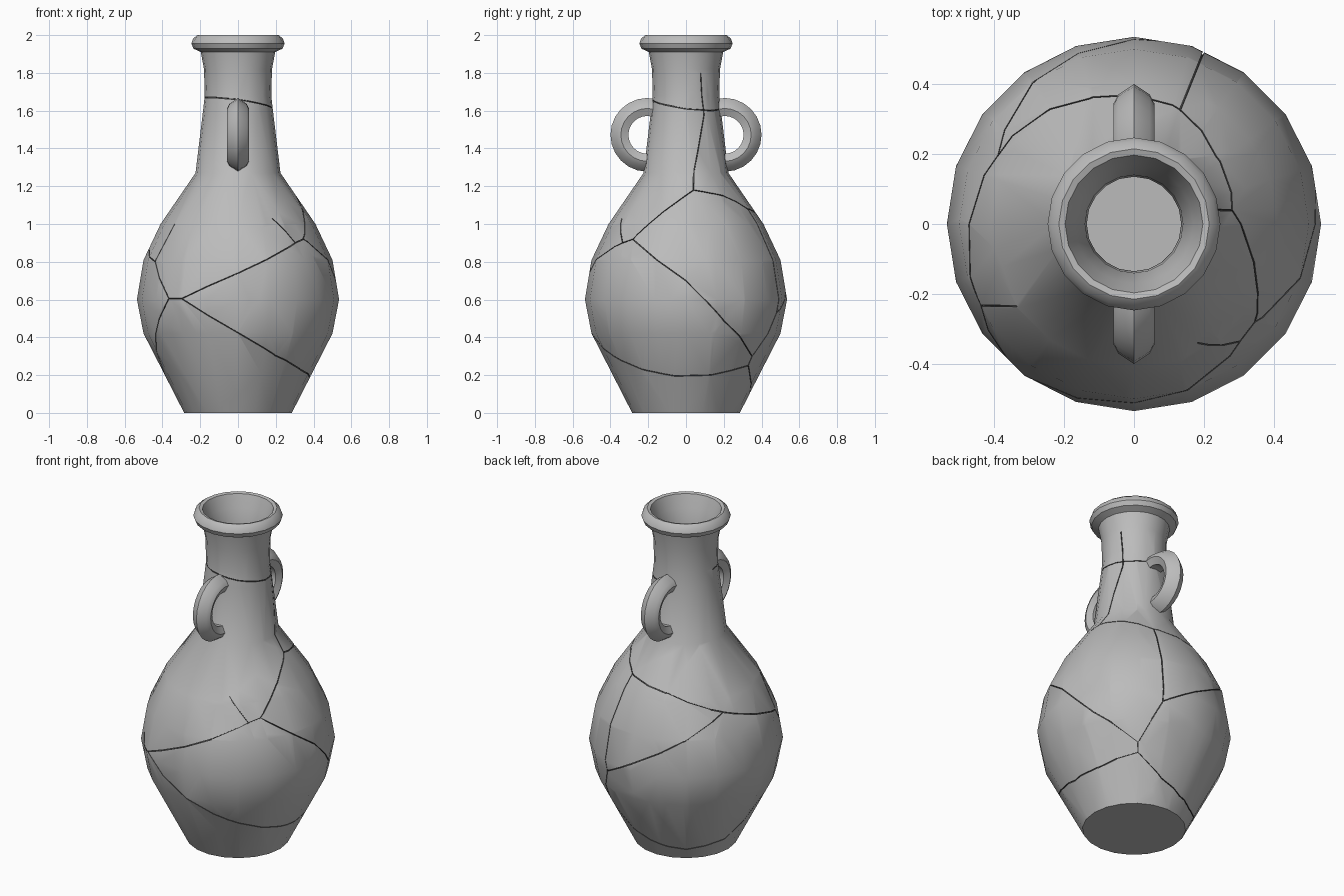
import bpy, bmesh, math
from mathutils import Vector

if "Cube" in bpy.data.objects:
    bpy.data.objects.remove(bpy.data.objects["Cube"])

SIDES = 20


def material(name, value):
    m = bpy.data.materials.new(name)
    m.diffuse_color = (value, value, value, 1)
    m.use_nodes = True
    m.node_tree.nodes["Principled BSDF"].inputs["Base Color"].default_value = m.diffuse_color
    return m


clay = material("grey clay", 0.5)
crack_dark = material("dark crack", 0.06)

# Outer wall from foot to lip (radius, height), then the hollow inside
OUTER = [(.285, 0), (.5, .42), (.535, .6), (.5, .81), (.41, 1.0), (.225, 1.27),
         (.185, 1.6), (.176, 1.68), (.18, 1.82), (.197, 1.91), (.235, 1.928),
         (.247, 1.955), (.237, 1.983), (.215, 2.0)]
INNER = [(.197, 1.995), (.17, 1.92), (.14, 1.82), (.135, 1.62), (.18, 1.27),
         (.36, 1.0), (.45, .81), (.485, .6), (.45, .42), (.26, .05)]


def radius_at(z):
    for (r0, z0), (r1, z1) in zip(OUTER, OUTER[1:]):
        if z0 <= z <= z1:
            return r0 + (r1 - r0) * (z - z0) / (z1 - z0)
    return OUTER[-1][0]


def on_wall(angle, z):
    a, r = math.radians(angle), radius_at(z)
    return Vector((r * math.cos(a), r * math.sin(a), z))


def lathe(bm, profile):
    rings = [[bm.verts.new((r * math.cos(2 * math.pi * i / SIDES),
                            r * math.sin(2 * math.pi * i / SIDES), z))
              for i in range(SIDES)] for r, z in profile]
    for a, b in zip(rings, rings[1:]):
        for i in range(SIDES):
            j = (i + 1) % SIDES
            bm.faces.new((a[i], a[j], b[j], b[i]))
    bm.faces.new(rings[0][::-1])
    bm.faces.new(rings[-1])


def cut(bm, faces, point, normal):
    geom = set(faces)
    for f in faces:
        geom.update(f.edges)
        geom.update(f.verts)
    bmesh.ops.bisect_plane(bm, geom=list(geom), dist=1e-5, plane_co=point, plane_no=normal)


def crack(bm, p, q, w=0.0022):
    """Cut a narrow strip along the outer wall from p to q."""
    mid = (p + q) / 2
    u = (q - p).normalized()
    n = (p - q).cross(Vector((0, 0, mid.z)) - p).normalized()
    length = (q - p).length

    def near():
        bm.normal_update()
        found = []
        for f in bm.faces:
            c = f.calc_center_median()
            flat = Vector((c.x, c.y, 0))
            if f.normal.dot(flat) <= 0 or flat.dot(mid) <= 0 or abs(f.normal.z) > .99:
                continue
            t = [(v.co - p).dot(u) for v in f.verts]
            d = [(v.co - p).dot(n) for v in f.verts]
            if (max(t) > 1e-4 and min(t) < length - 1e-4
                    and max(d) > -w + 1e-5 and min(d) < w - 1e-5):
                found.append(f)
        return found

    cut(bm, near(), p, u)
    cut(bm, near(), q, u)
    cut(bm, near(), p + n * w, n)
    cut(bm, near(), p - n * w, n)
    for f in near():
        if all(abs((v.co - p).dot(n)) < w + 1e-4 for v in f.verts):
            f.material_index = 1


def finish(bm, name, mats, angle):
    me = bpy.data.meshes.new(name)
    bm.normal_update()
    bm.to_mesh(me)
    bm.free()
    ob = bpy.data.objects.new(name, me)
    bpy.context.collection.objects.link(ob)
    for m in mats:
        me.materials.append(m)
    bpy.ops.object.select_all(action='DESELECT')
    ob.select_set(True)
    bpy.context.view_layer.objects.active = ob
    bpy.ops.object.shade_smooth_by_angle(angle=math.radians(angle))
    return ob


# Crack paths on the wall as (angle, height)
CRACKS = [
    [(215, 1.0), (208, .8), (226, .605), (236, .605), (270, .74), (312, .9), (321, .92)],
    [(236, .605), (270, .424), (297, .304), (326, .228), (351, .195), (380, .2), (413, .25)],
    [(321, .92), (340, 1.06), (368, 1.18), (400, 1.15), (428, 1.08)],
    [(321, .92), (360, .7), (383, .49), (413, .3)],
    [(312, .9), (298, 1.03)],
    [(428, 1.08), (428, .8), (428, .53), (413, .3), (413, .25)],
    [(68, 1.08), (110, 1.04), (153, .935), (180, .87), (208, .8)],
    [(153, .935), (110, .74), (68, .53)],
    [(53, .25), (75, .14), (100, .09), (125, .07), (165, .11), (195, .31), (226, .605)],
    [(368, 1.18), (391, 1.58), (386, 1.8)],
    [(180, 1.67), (225, 1.67), (270, 1.66), (315, 1.635), (360, 1.61), (405, 1.6), (450, 1.61)],
]

# Vessel with its crack grooves
bm = bmesh.new()
lathe(bm, OUTER + INNER)
for path in CRACKS:
    pts = [on_wall(*c) for c in path]
    for p, q in zip(pts, pts[1:]):
        crack(bm, p, q)
bm.normal_update()
strips = [f for f in bm.faces if f.material_index == 1]
bmesh.ops.inset_region(bm, faces=strips, thickness=0, depth=-0.008, use_even_offset=False)
finish(bm, "vessel", [clay, crack_dark], 38)

# Ring handles: ridged cross-section (x, distance from ring centre) swept round an arc
SECTION = [(0, .195), (.045, .165), (.058, .14), (.04, .1), (-.04, .1), (-.058, .14), (-.045, .165)]
STEPS = 14
for side, name in ((-1, "front_handle"), (1, "back_handle")):
    bm = bmesh.new()
    rings = []
    for k in range(STEPS + 1):
        a = math.radians(-104 + 208 * k / STEPS)
        rings.append([bm.verts.new((x, side * (.205 + d * math.cos(a)), 1.472 + d * math.sin(a)))
                      for x, d in SECTION])
    for a, b in zip(rings, rings[1:]):
        for i in range(len(SECTION)):
            j = (i + 1) % len(SECTION)
            bm.faces.new((a[i], a[j], b[j], b[i]))
    bm.faces.new(rings[0])
    bm.faces.new(rings[-1])
    bmesh.ops.recalc_face_normals(bm, faces=bm.faces)
    finish(bm, name, [clay], 40)
